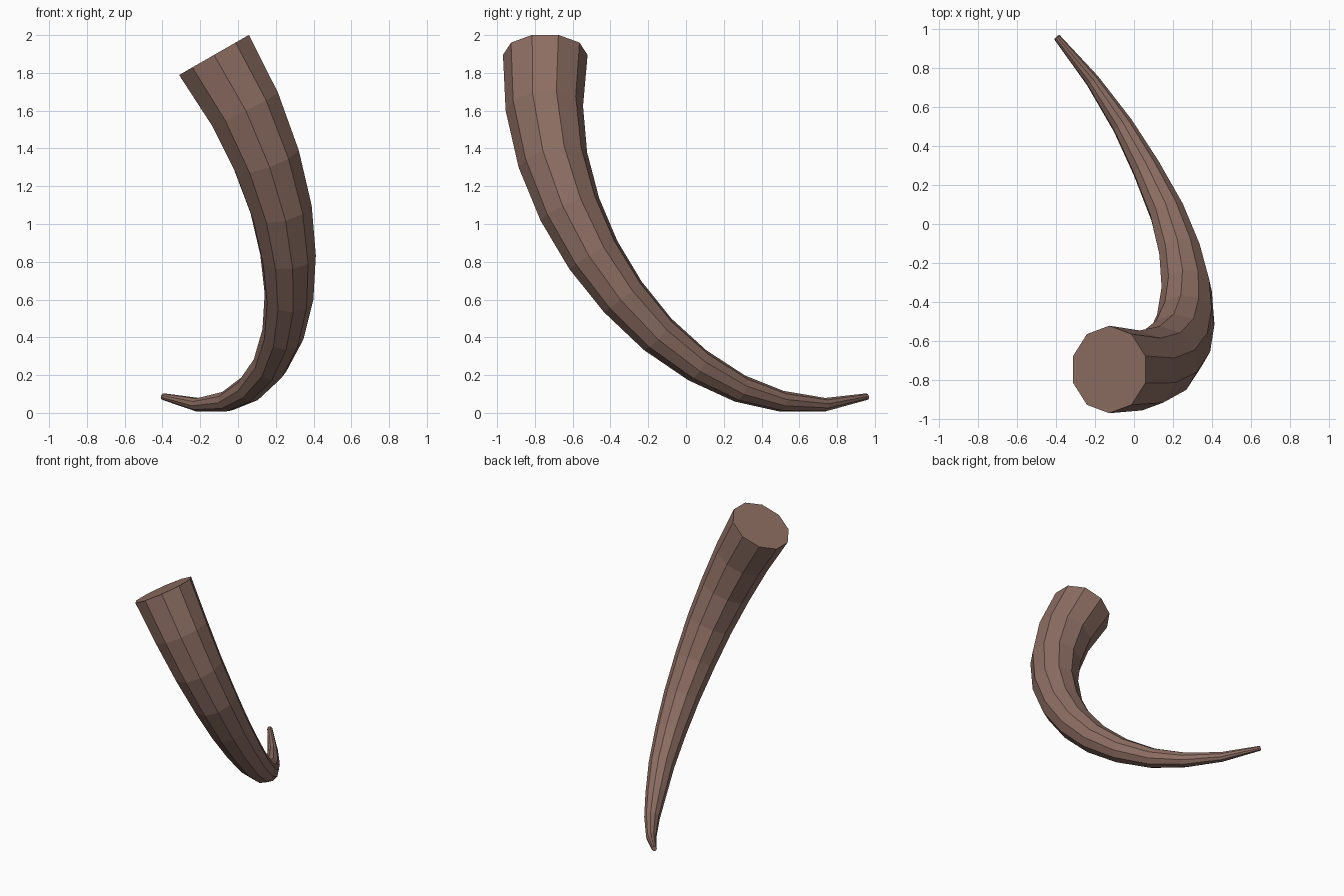
import bpy, bmesh, math
from mathutils import Vector

if "Cube" in bpy.data.objects:
    bpy.data.objects.remove(bpy.data.objects["Cube"])

SIDES = 10
R_BASE, R_TIP = 0.224, 0.018

# Centre line of the horn, from the wide base down to the tip
PATH = [Vector(p) for p in (
    (-0.127, -0.745, 1.895), (0.035, -0.750, 1.612), (0.150, -0.705, 1.340),
    (0.228, -0.615, 1.078), (0.265, -0.490, 0.835), (0.270, -0.335, 0.615),
    (0.238, -0.150, 0.416), (0.170, 0.060, 0.252), (0.063, 0.285, 0.129),
    (-0.058, 0.505, 0.062), (-0.213, 0.735, 0.043), (-0.395, 0.957, 0.086))]


def tangent(i):
    if i == 0:
        return Vector((0.5, 0.0, -0.87)).normalized()
    if i == len(PATH) - 1:
        return Vector((-0.20, 0.223, 0.06)).normalized()
    return ((PATH[i + 1] - PATH[i]).normalized()
            + (PATH[i] - PATH[i - 1]).normalized()).normalized()


# Horn: tapering ten-sided rings carried along the path without twist
bm = bmesh.new()
rings = []
side = Vector((0, 1, 0))
for i, centre in enumerate(PATH):
    t = tangent(i)
    if i:
        side = tangent(i - 1).rotation_difference(t) @ side
    side = (side - t * side.dot(t)).normalized()
    up = t.cross(side)
    r = R_BASE + (R_TIP - R_BASE) * i / (len(PATH) - 1)
    angles = [2 * math.pi * k / SIDES for k in range(SIDES)]
    rings.append([bm.verts.new(centre + r * (side * math.cos(a) + up * math.sin(a)))
                  for a in angles])

# Side faces and both end caps
for a, b in zip(rings, rings[1:]):
    for k in range(SIDES):
        n = (k + 1) % SIDES
        bm.faces.new((a[k], a[n], b[n], b[k]))
bm.faces.new(rings[0])
bm.faces.new(rings[-1])
bmesh.ops.recalc_face_normals(bm, faces=bm.faces)

mesh = bpy.data.meshes.new("horn")
bm.to_mesh(mesh)
bm.free()
horn = bpy.data.objects.new("horn", mesh)
bpy.context.collection.objects.link(horn)

brown = bpy.data.materials.new("horn brown")
brown.diffuse_color = (0.266, 0.156, 0.125, 1)
brown.use_nodes = True
brown.node_tree.nodes["Principled BSDF"].inputs["Base Color"].default_value = brown.diffuse_color
mesh.materials.append(brown)
